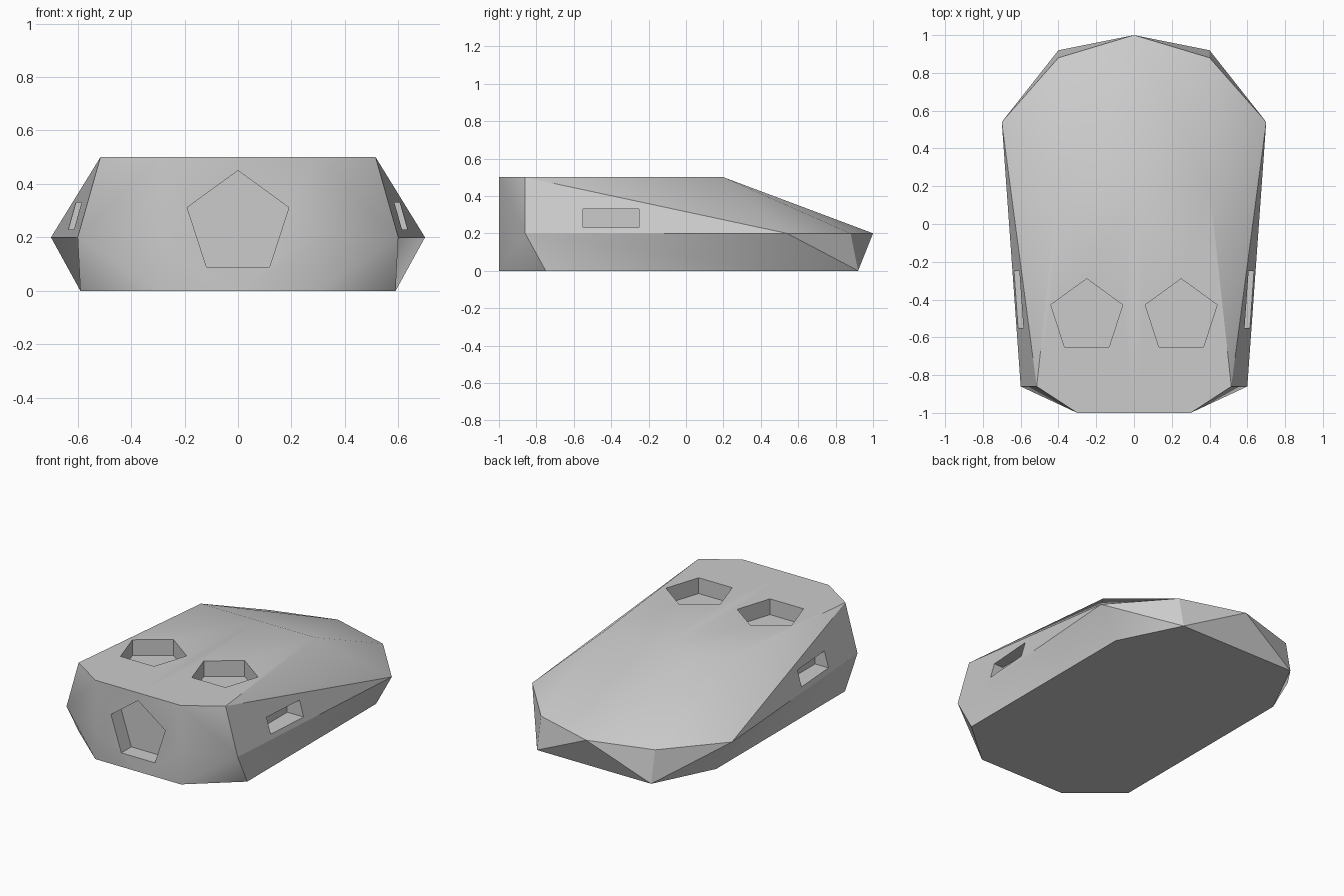
import bpy
import bmesh
import math

cube = bpy.data.objects.get("Cube")
if cube:
    bpy.data.objects.remove(cube, do_unlink=True)

# Single grey material
grey = bpy.data.materials.new("plain_grey")
grey.use_nodes = True
colour = (0.6, 0.6, 0.6, 1)
grey.diffuse_color = colour
grey.node_tree.nodes["Principled BSDF"].inputs["Base Color"].default_value = colour

# Corner points of the left half of the shell, named by level
points = {
    # floor
    "floor_front_mid": (0, -1, 0), "floor_front": (.3, -1, 0),
    "floor_side": (.59, -.75, 0), "floor_rear_side": (.59, .54, 0),
    "floor_rear": (.4, .92, 0), "floor_rear_mid": (0, .92, 0),
    # waist
    "front_mid": (0, -1, .2), "front": (.3, -1, .2), "side": (.6, -.86, .2),
    "hip": (.7, .54, .2), "rear": (.4, .88, .2), "tip": (0, 1, .2),
    # roof
    "roof_front_mid": (0, -1, .5), "roof_front": (.3, -1, .5),
    "roof_side": (.515, -.86, .5), "roof_rear": (.4, .2, .5),
    "roof_rear_mid": (0, .2, .5),
}

faces = [
    # floor and roof
    "floor_front_mid floor_front floor_side floor_rear_side floor_rear floor_rear_mid",
    "roof_front_mid roof_front roof_side roof_rear roof_rear_mid",
    # front and its corner
    "floor_front_mid floor_front front front_mid",
    "front_mid front roof_front roof_front_mid",
    "floor_front floor_side side",
    "floor_front side front",
    "front side roof_front",
    "side roof_side roof_front",
    # flank
    "floor_side floor_rear_side side",
    "floor_rear_side hip side",
    "side hip roof_side",
    "hip roof_rear roof_side",
    # sloping rear deck
    "roof_rear hip rear",
    "roof_rear rear tip",
    "roof_rear tip roof_rear_mid",
    # rear underside
    "floor_rear_side floor_rear hip",
    "floor_rear rear hip",
    "floor_rear tip rear",
    "floor_rear floor_rear_mid tip",
]

bm = bmesh.new()
corner = {name: bm.verts.new(co) for name, co in points.items()}
for names in faces:
    bm.faces.new([corner[n] for n in names.split()])
bmesh.ops.mirror(bm, geom=bm.verts[:] + bm.edges[:] + bm.faces[:],
                 axis='X', merge_dist=0.001)
bmesh.ops.remove_doubles(bm, verts=bm.verts[:], dist=0.001)
bmesh.ops.recalc_face_normals(bm, faces=bm.faces[:])
mesh = bpy.data.meshes.new("shell")
bm.to_mesh(mesh)
bm.free()
mesh.materials.append(grey)
shell = bpy.data.objects.new("shell", mesh)
bpy.context.collection.objects.link(shell)


def carve(cutter):
    """Cut the cutter's volume out of the shell, then remove the cutter."""
    cutter.hide_render = True
    cutter.data.materials.append(grey)
    mod = shell.modifiers.new("recess", 'BOOLEAN')
    mod.operation = 'DIFFERENCE'
    mod.solver = 'EXACT'
    mod.object = cutter
    bpy.ops.object.select_all(action='DESELECT')
    bpy.context.view_layer.objects.active = shell
    shell.select_set(True)
    bpy.ops.object.modifier_apply(modifier=mod.name)
    bpy.data.objects.remove(cutter, do_unlink=True)


def pentagon(location, tilt=0):
    bpy.ops.mesh.primitive_cylinder_add(vertices=5, radius=.2, depth=.2,
                                        location=location, rotation=(tilt, 0, 0))
    carve(bpy.context.object)


# Front recess
pentagon((0, -1, .25), math.pi / 2)

# Paired roof recesses and side slots
for side in (1, -1):
    pentagon((side * .25, -.49, .5))
    bpy.ops.mesh.primitive_cube_add(size=1, location=(side * .62, -.4, .28))
    slot = bpy.context.object
    slot.scale = (.2, .3, .1)
    carve(slot)

# Soft shading over shallow folds, crisp at the hard edges
bpy.ops.object.select_all(action='DESELECT')
bpy.context.view_layer.objects.active = shell
shell.select_set(True)
bpy.ops.object.shade_smooth_by_angle(angle=math.radians(30))
